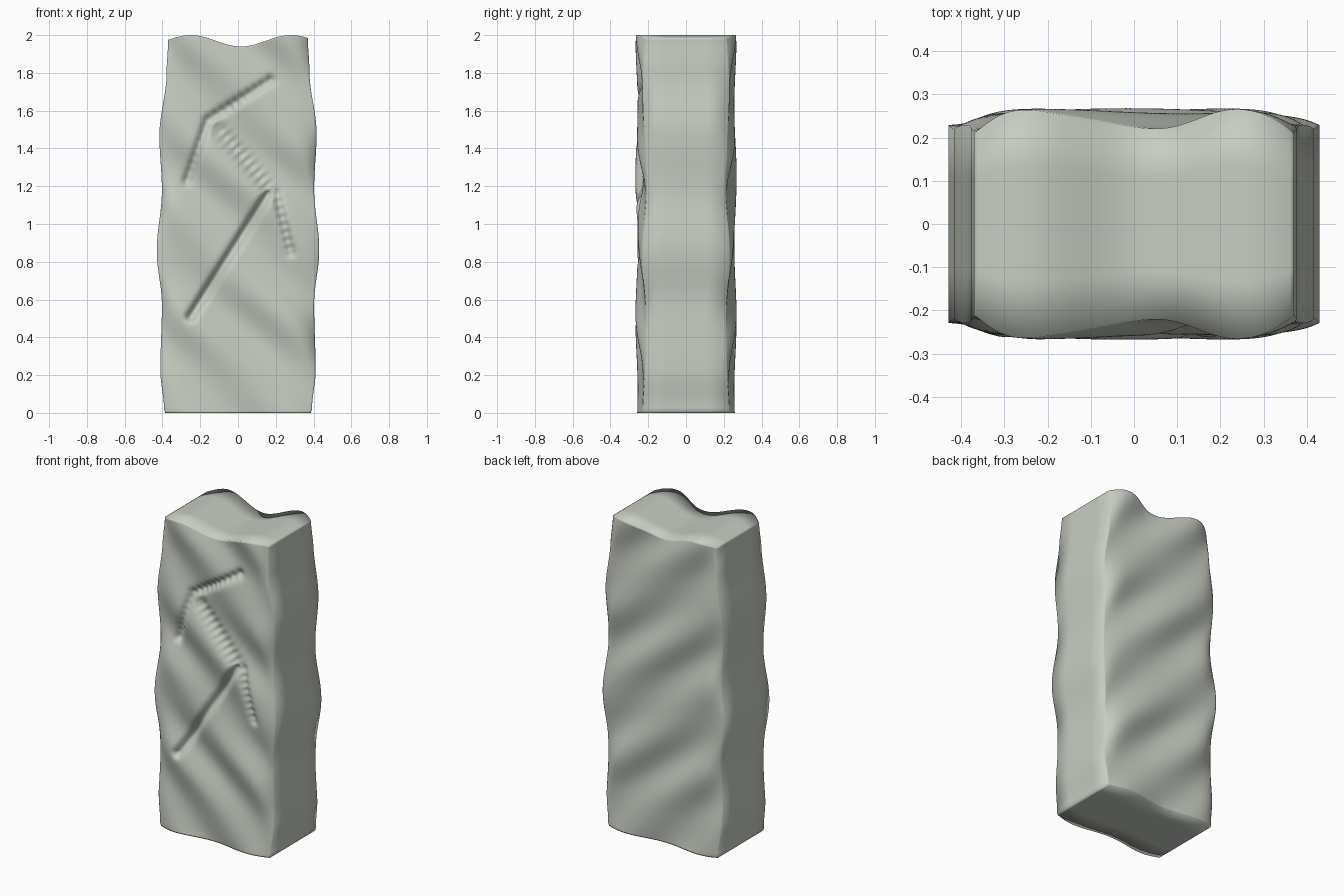
import bpy
import bmesh
from math import cos, sin, pi, exp
from mathutils import Vector

cube = bpy.data.objects.get("Cube")
if cube:
    bpy.data.objects.remove(cube, do_unlink=True)

# Half-width along the height of the block
WIDTHS = [(0, .385), (.02, .392), (.23, .411), (.58, .403), (.88, .43),
          (1.2, .403), (1.5, .416), (1.83, .378), (2, .37)]

# Carved strokes on the front: start, end, half-width, depth, chisel ripple
STROKES = [((-.27, 1.23), (-.16, 1.55), .024, .026, .05),
           ((-.16, 1.55), (.17, 1.76), .026, .024, .2),
           ((-.10, 1.50), (.17, 1.18), .040, .020, .22),
           ((.16, 1.16), (-.25, .51), .025, .038, 0),
           ((.20, 1.17), (.28, .85), .024, .022, .15)]


def half_width(z):
    for (z0, w0), (z1, w1) in zip(WIDTHS, WIDTHS[1:]):
        if z <= z1:
            t = (z - z0) / (z1 - z0)
            return w0 + (w1 - w0) * (1 - cos(pi * t)) / 2
    return WIDTHS[-1][1]


def top_height(x):
    return 1.97 + .03 * cos(2 * pi * (x - .28) / .53)


def half_depth(x, z, u):
    """Diagonal ripples, stronger at some heights, fading into the corners."""
    swell = .018 + .006 * cos(2 * pi * (z - .5) / .75)
    ripple = .244 + swell * cos(2 * pi * ((x + .28) / .53 + (z - 2) / .5))
    corner = .217 + .012 * cos(2 * pi * (z - .83) / .85)
    fade = abs(u) ** 8
    return ripple * (1 - fade) + corner * fade


def carving(x, z):
    """Depth of the chiselled zigzag at a point of the front face."""
    p = Vector((x, z))
    cut = 0
    for start, end, width, depth, ripple in STROKES:
        a, b = Vector(start), Vector(end)
        line = b - a
        t = max(0, min(1, (p - a).dot(line) / line.length_squared))
        d = (p - a - line * t).length
        bite = 1 + ripple * sin(2 * pi * t * line.length / .042)
        cut = max(cut, depth * bite * exp(-(d / width) ** 2))
    return cut


def shape(u, v, w):
    """Bend a point of the unit cube into the block."""
    h = (w + 1) / 2
    x = u * half_width(2 * h)
    z = h * top_height(x)
    y = v * half_depth(x, z, u)
    if v == -1 and abs(u) < .95:
        y += carving(x, z)
    return x, y, z


def add_patch(bm, count_a, count_b, place):
    rows = [[bm.verts.new(shape(*place(2 * i / count_a - 1, 2 * j / count_b - 1)))
             for j in range(count_b + 1)] for i in range(count_a + 1)]
    for r0, r1 in zip(rows, rows[1:]):
        for j in range(count_b):
            bm.faces.new((r0[j], r1[j], r1[j + 1], r0[j + 1]))


# Six patches of the block, welded together
NX, NY, NZ = 90, 4, 220
bm = bmesh.new()
for s in (-1, 1):
    add_patch(bm, NX, NZ, lambda a, b: (a, s, b))
    add_patch(bm, NY, NZ, lambda a, b: (s, a, b))
    add_patch(bm, NX, NY, lambda a, b: (a, b, s))
bmesh.ops.remove_doubles(bm, verts=bm.verts, dist=.0002)
bmesh.ops.recalc_face_normals(bm, faces=bm.faces)
mesh = bpy.data.meshes.new("carved_stone_block")
bm.to_mesh(mesh)
bm.free()
block = bpy.data.objects.new("carved_stone_block", mesh)
bpy.context.collection.objects.link(block)

# Pale grey-green stone
stone = bpy.data.materials.new("pale_stone")
stone.use_nodes = True
colour = (.57, .61, .54, 1)
stone.diffuse_color = colour
stone.node_tree.nodes["Principled BSDF"].inputs["Base Color"].default_value = colour
mesh.materials.append(stone)

# Soft shading that rolls over the worn edges
mesh.shade_smooth()
